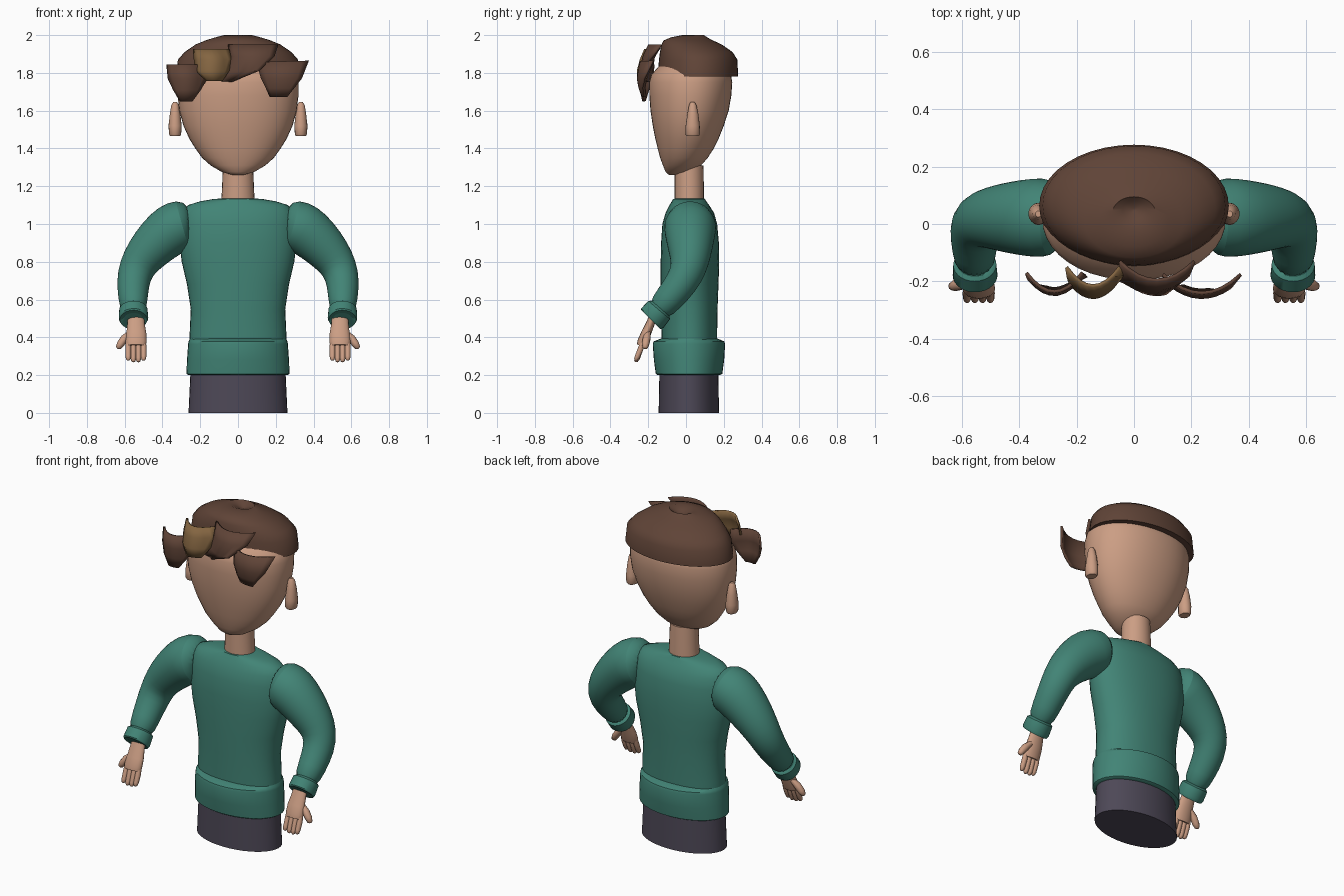
import bpy, bmesh, math
from mathutils import Vector

if "Cube" in bpy.data.objects:
    bpy.data.objects.remove(bpy.data.objects["Cube"])


def material(name, r, g, b):
    m = bpy.data.materials.new(name)
    m.use_nodes = True
    m.diffuse_color = (r, g, b, 1)
    m.node_tree.nodes["Principled BSDF"].inputs["Base Color"].default_value = (r, g, b, 1)
    return m


SKIN = material("skin", 0.6, 0.34, 0.23)
TEAL = material("teal knit", 0.054, 0.23, 0.18)
TROUSER = material("dark trousers", 0.075, 0.065, 0.095)
HAIR = material("brown hair", 0.115, 0.057, 0.038)
STREAK = material("light streak", 0.23, 0.13, 0.053)


def finish(name, bm, mat, angle=40, subdivide=0, thickness=0):
    bmesh.ops.recalc_face_normals(bm, faces=bm.faces)
    mesh = bpy.data.meshes.new(name)
    bm.to_mesh(mesh)
    bm.free()
    mesh.materials.append(mat)
    ob = bpy.data.objects.new(name, mesh)
    bpy.context.collection.objects.link(ob)
    bpy.ops.object.select_all(action="DESELECT")
    ob.select_set(True)
    bpy.context.view_layer.objects.active = ob
    bpy.ops.object.shade_smooth_by_angle(angle=math.radians(angle))
    if thickness:
        mod = ob.modifiers.new("thickness", "SOLIDIFY")
        mod.thickness = thickness
        mod.offset = 0
    if subdivide:
        ob.modifiers.new("smooth", "SUBSURF").levels = subdivide
        ob.modifiers["smooth"].render_levels = subdivide
    return ob


def bridge(bm, rings):
    """Skin a row of point rings and cap both ends."""
    rows = [[bm.verts.new(p) for p in ring] for ring in rings]
    n = len(rows[0])
    for a, b in zip(rows, rows[1:]):
        for i in range(n):
            j = (i + 1) % n
            bm.faces.new((a[i], a[j], b[j], b[i]))
    bm.faces.new(rows[0])
    bm.faces.new(rows[-1])


def loft(name, mat, sections, sides=40, power=2.0, x=0, **kw):
    """Stack oval sections given as (z, half width, front y, back y)."""
    def squash(v):
        return math.copysign(abs(v) ** (2 / power), v)
    rings = []
    for z, rx, yf, yb in sections:
        angles = [math.tau * i / sides for i in range(sides)]
        rings.append([(x + rx * squash(math.cos(a)),
                       (yf + yb) / 2 + (yb - yf) / 2 * squash(math.sin(a)), z)
                      for a in angles])
    bm = bmesh.new()
    bridge(bm, rings)
    return finish(name, bm, mat, **kw)


def add_tube(bm, path, side, sides=20, flat=1.0):
    """Sweep a round section along (x, y, z, radius) points; flat squeezes it in depth."""
    pts = [Vector((side * p[0], p[1], p[2])) for p in path]
    rings, last = [], None
    for i, p in enumerate(pts):
        t = (pts[min(i + 1, len(pts) - 1)] - pts[max(i - 1, 0)]).normalized()
        if last is None:
            v = Vector((0, 1, 0))
        else:
            v = last[0].rotation_difference(t) @ last[1]
        v = (v - t * v.dot(t)).normalized()
        u = v.cross(t)
        last = (t, v)
        r = path[i][3]
        rings.append([p + u * (r * math.cos(math.tau * k / sides))
                      + v * (r * flat * math.sin(math.tau * k / sides))
                      for k in range(sides)])
    bridge(bm, rings)


# Trousers, sweater body and hem
loft("trousers", TROUSER, [(0, .262, -.145, .175), (.25, .25, -.14, .17)])
loft("sweater_body", TEAL, [
    (.3, .255, -.13, .163), (.42, .256, -.13, .165), (.55, .25, -.132, .167),
    (.68, .27, -.134, .172), (.8, .298, -.134, .176), (.9, .31, -.132, .174),
    (1.0, .305, -.125, .165), (1.06, .295, -.108, .148), (1.1, .265, -.088, .122),
    (1.12, .2, -.075, .108), (1.133, .125, -.068, .1), (1.135, .08, -.05, .09)], power=2.15)
loft("sweater_hem", TEAL, [
    (.2, .262, -.15, .18), (.207, .273, -.16, .192), (.28, .27, -.17, .202),
    (.365, .264, -.176, .207), (.378, .262, -.172, .203), (.395, .254, -.13, .163)])

# Neck and head
loft("neck", SKIN, [(1.1, .09, -.06, .095), (1.18, .085, -.06, .095),
                    (1.31, .08, -.06, .092)], sides=24)
loft("head", SKIN, [
    (1.26, .03, -.09, -.035), (1.275, .085, -.108, .015), (1.31, .145, -.122, .08),
    (1.35, .19, -.137, .115), (1.4, .226, -.15, .147), (1.45, .257, -.162, .172),
    (1.52, .289, -.176, .2), (1.6, .311, -.188, .226), (1.68, .32, -.194, .24),
    (1.75, .32, -.195, .245), (1.79, .311, -.184, .238), (1.84, .28, -.14, .2),
    (1.9, .2, -.08, .14)], power=2.1)

# Hair cap with a small hollow at the crown
loft("hair_cap", HAIR, [
    (1.78, .33, -.15, .276), (1.87, .318, -.143, .272), (1.91, .283, -.138, .247),
    (1.95, .225, -.13, .19), (1.972, .172, -.118, .142), (1.988, .12, -.08, .112),
    (2.0, .075, -.02, .095), (1.985, .04, .015, .08), (1.97, .005, .045, .055)])

# Fringe locks: curved plates from rows of (z, left x, right x, depth y)
LOCKS = {
    "fringe_lock_right": (HAIR, [
        (1.845, -.375, -.18, -.235), (1.77, -.368, -.165, -.245),
        (1.71, -.34, -.2, -.24), (1.65, -.305, -.245, -.225)]),
    "fringe_lock_light": (STREAK, [
        (1.925, -.235, -.05, -.215), (1.87, -.23, -.03, -.24),
        (1.81, -.222, -.05, -.255), (1.758, -.165, -.085, -.255)]),
    "fringe_lock_middle": (HAIR, [
        (1.948, -.05, .21, -.195), (1.885, -.04, .19, -.225),
        (1.81, -.055, .11, -.245), (1.755, -.085, -.03, -.25)]),
    "fringe_lock_left": (HAIR, [
        (1.86, .1, .372, -.24), (1.77, .125, .335, -.255),
        (1.72, .15, .295, -.245), (1.675, .17, .26, -.23)]),
}
COLS = 9
for name, (mat, rows) in LOCKS.items():
    bm = bmesh.new()
    half = (rows[0][2] - rows[0][1]) / 2
    mid = (rows[0][2] + rows[0][1]) / 2
    grid = []
    for k, (z, xl, xr, y) in enumerate(rows):
        row = []
        for c in range(COLS):
            x = xl + (xr - xl) * c / (COLS - 1)
            bend = .065 * min(1, ((x - mid) / half) ** 2)
            slope = (.03 * (x - mid) if k == 0 and "left" in name else 0)
            row.append(bm.verts.new((x, y + bend, z + slope)))
        grid.append(row)
    for a, b in zip(grid, grid[1:]):
        for c in range(COLS - 1):
            bm.faces.new((a[c], a[c + 1], b[c + 1], b[c]))
    finish(name, bm, mat, thickness=.012)

ARM = [(.25, .02, 1.0, .1), (.29, .022, 1.0, .138), (.35, .022, .975, .14),
       (.42, .022, .915, .128), (.49, .022, .84, .112), (.54, .015, .765, .096),
       (.556, -.02, .69, .088), (.556, -.09, .605, .078), (.553, -.155, .53, .068)]
CUFF = [(.554, -.135, .553, .062), (.554, -.142, .545, .075), (.553, -.178, .502, .078),
        (.553, -.186, .493, .072), (.553, -.182, .498, .05)]
PALM = [(.54, -.17, .52, .042), (.54, -.19, .47, .046), (.538, -.212, .42, .053),
        (.54, -.23, .375, .056), (.54, -.236, .355, .05)]
THUMB = [(.57, -.2, .425, .014), (.6, -.208, .395, .021), (.622, -.214, .365, .02),
         (.634, -.217, .345, .014), (.636, -.218, .34, .006)]

for side, label in ((1, "left"), (-1, "right")):
    # Sleeve and cuff
    bm = bmesh.new()
    add_tube(bm, ARM, side)
    finish(label + "_sleeve", bm, TEAL, subdivide=1)
    bm = bmesh.new()
    add_tube(bm, CUFF, side, sides=28)
    finish(label + "_cuff", bm, TEAL)

    # Hand with four fingers and a thumb
    bm = bmesh.new()
    add_tube(bm, PALM, side, sides=16, flat=.5)
    add_tube(bm, THUMB, side, sides=10)
    for f in range(4):
        x = .5 + .027 * f
        tip = .265 + .008 * abs(f - 1.5)
        add_tube(bm, [(x, -.226, .385, .013), (x, -.24, .34, .0155),
                      (x, -.258, tip + .02, .0145), (x, -.265, tip + .005, .011),
                      (x, -.266, tip, .005)], side, sides=10)
    finish(label + "_hand", bm, SKIN, angle=50)

    # Ear: narrow at the top, full at the lobe
    loft(label + "_ear", SKIN, [
        (1.465, .026, .003, .067), (1.475, .032, -.004, .074), (1.52, .035, -.002, .073),
        (1.58, .028, .007, .066), (1.63, .02, .016, .055), (1.645, .01, .024, .046)],
        sides=16, x=side * .333, angle=50)
